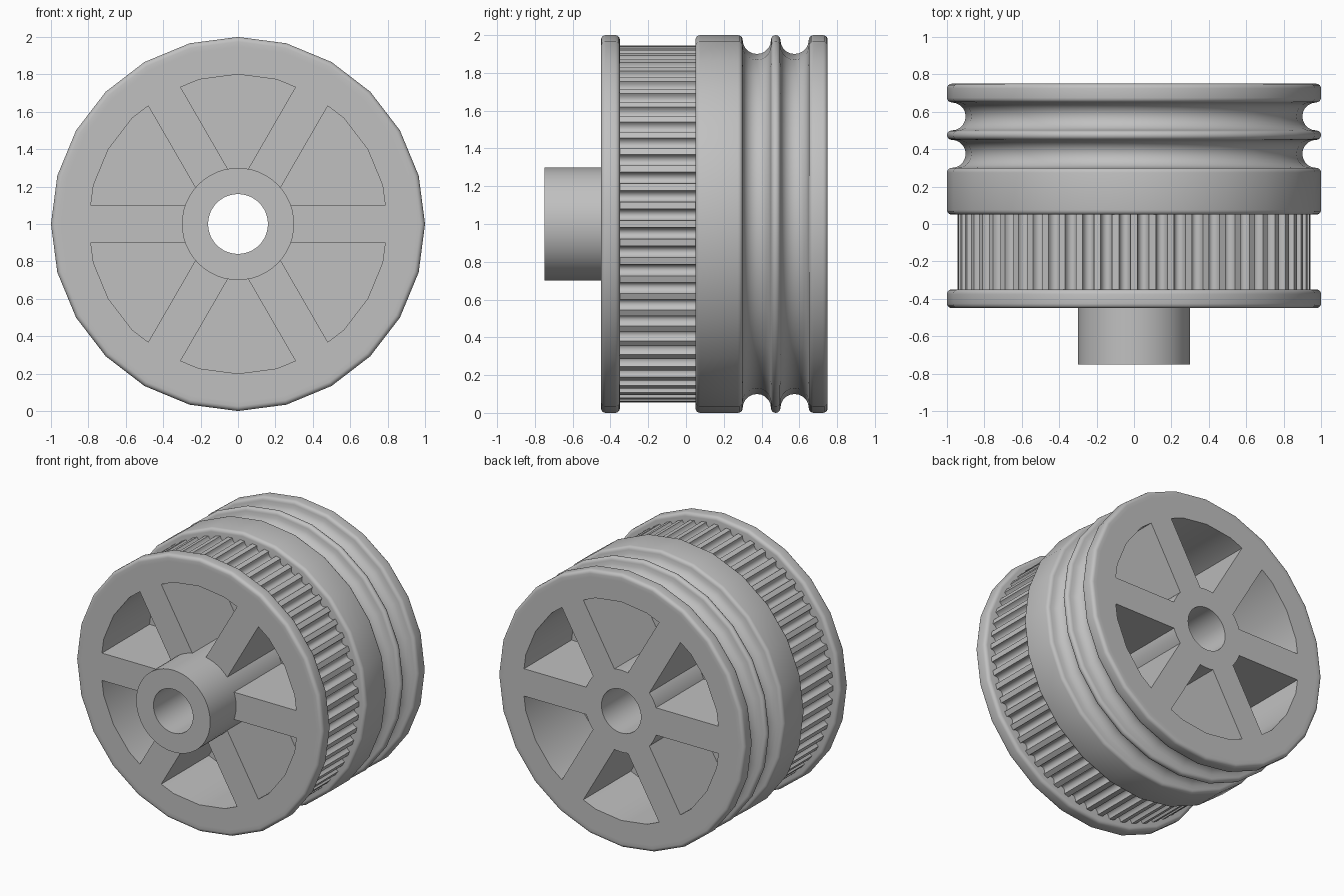
import bpy
import bmesh
from math import sin, cos, pi, radians

cube = bpy.data.objects.get("Cube")
if cube:
    bpy.data.objects.remove(cube, do_unlink=True)

metal = bpy.data.materials.new("grey_metal")
metal.use_nodes = True
GREY = (0.53, 0.53, 0.53, 1)
metal.diffuse_color = GREY
metal.node_tree.nodes["Principled BSDF"].inputs["Base Color"].default_value = GREY


def finish(name, bm, smooth=True, recalc=True):
    bmesh.ops.remove_doubles(bm, verts=bm.verts, dist=1e-5)
    if recalc:
        bmesh.ops.recalc_face_normals(bm, faces=bm.faces)
    mesh = bpy.data.meshes.new(name)
    bm.to_mesh(mesh)
    bm.free()
    obj = bpy.data.objects.new(name, mesh)
    bpy.context.collection.objects.link(obj)
    mesh.materials.append(metal)
    if smooth:
        bpy.ops.object.select_all(action='DESELECT')
        obj.select_set(True)
        bpy.context.view_layer.objects.active = obj
        bpy.ops.object.shade_smooth_by_angle(angle=radians(30))
    return obj


def around(radius, y, angle):
    return (radius * cos(angle), y, 1 + radius * sin(angle))


def lathe(name, profile, sides):
    """Spin a closed (radius, y) profile about the wheel axis."""
    bm = bmesh.new()
    rings = [[bm.verts.new(around(r, y, 2 * pi * i / sides)) for r, y in profile]
             for i in range(sides)]
    count = len(profile)
    for i in range(sides):
        a, b = rings[i], rings[(i + 1) % sides]
        for j in range(count):
            k = (j + 1) % count
            bm.faces.new((a[j], a[k], b[k], b[j]))
    return finish(name, bm)


def arc(y, radius, start, end, steps):
    angles = [radians(start + (end - start) * i / steps) for i in range(steps + 1)]
    return [(0.975 + radius * cos(a), y + radius * sin(a)) for a in angles]


def corner_in(y):
    return arc(y, 0.025, -90, 0, 4)


def corner_out(y):
    return arc(y, 0.025, 0, 90, 4)


def cord_groove(y):
    return arc(y, 0.075, -90, -270, 10)


# Rim: front flange, belt seat, plain band, two cord grooves and back flange
rim = [(0.8, -0.45), (0.95, -0.45)]
rim += corner_in(-0.425) + corner_out(-0.375)
rim += [(0.88, -0.35), (0.88, 0.05)]
rim += corner_in(0.075) + corner_out(0.275)
rim += cord_groove(0.375) + arc(0.475, 0.025, -90, 90, 8) + cord_groove(0.575)
rim += corner_in(0.675) + corner_out(0.725)
rim += [(0.95, 0.75), (0.8, 0.75)]
# drop coincident neighbours where arcs meet
rim = [p for i, p in enumerate(rim)
       if abs(p[0] - rim[i - 1][0]) + abs(p[1] - rim[i - 1][1]) > 1e-5]
lathe("rim", rim, 24)

# Hub tube with open bore
lathe("hub", [(0.16, -0.75), (0.3, -0.75), (0.3, 0.75), (0.16, 0.75)], 48)

# Web that closes the pockets halfway through
lathe("web", [(0.25, 0.1), (0.81, 0.1), (0.81, 0.2), (0.25, 0.2)], 24)

# Spokes
for n in range(6):
    angle = n * pi / 3
    bm = bmesh.new()
    bmesh.ops.create_cube(bm, size=1)
    for v in bm.verts:
        along = 0.53 + v.co.x * 0.54
        across = v.co.z * 0.2
        v.co = (along * cos(angle) - across * sin(angle), 0.15 + v.co.y * 1.2,
                1 + along * sin(angle) + across * cos(angle))
    finish("spoke_%d" % (n + 1), bm, smooth=False)

# Toothed belt surface, its ends sunk into the flange and band
TEETH = 60
outline = []
for n in range(TEETH):
    mid = (n + 0.5) * 2 * pi / TEETH
    half = 0.033
    for i in range(9):
        t = pi * i / 8
        outline.append((0.945 - 0.038 * sin(t), mid - half * cos(t)))
bm = bmesh.new()
front = [bm.verts.new(around(r, -0.36, a)) for r, a in outline]
back = [bm.verts.new(around(r, 0.06, a)) for r, a in outline]
for i in range(len(outline)):
    j = (i + 1) % len(outline)
    bm.faces.new((front[i], back[i], back[j], front[j]))
bm.normal_update()
first = bm.faces[:][0]
centre = first.calc_center_median()
if first.normal.x * centre.x + first.normal.z * (centre.z - 1) < 0:
    bmesh.ops.reverse_faces(bm, faces=bm.faces)
finish("belt_teeth", bm, recalc=False)
